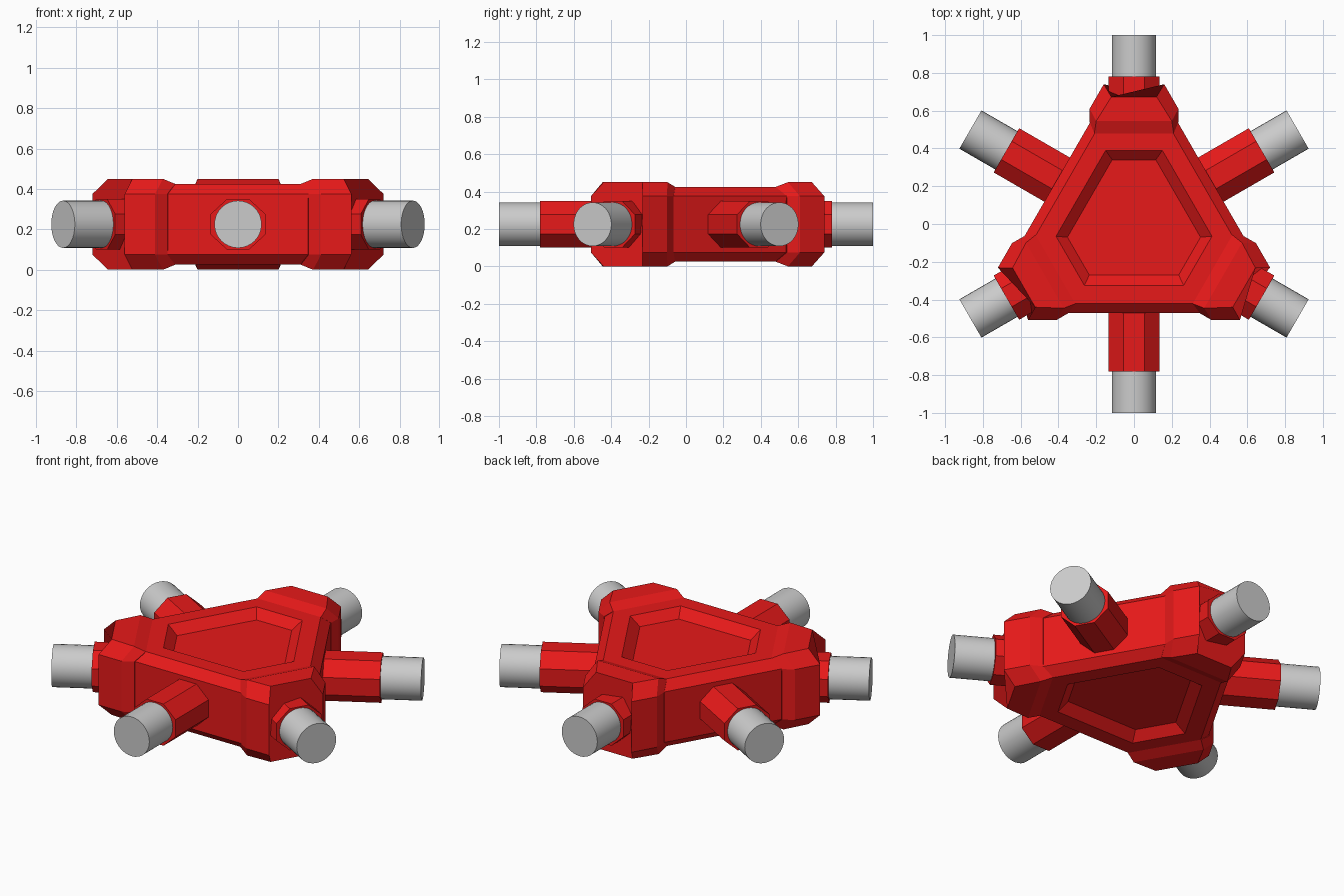
import bpy, bmesh
from math import radians, sqrt
from mathutils import Matrix, Vector

if "Cube" in bpy.data.objects:
    bpy.data.objects.remove(bpy.data.objects["Cube"])

MID = 0.225  # height of the middle plane

red = bpy.data.materials.new("red_plastic")
red.diffuse_color = (0.8, 0.01, 0.01, 1)
red.use_nodes = True
red.node_tree.nodes["Principled BSDF"].inputs["Base Color"].default_value = red.diffuse_color


def loft(name, rings, angle=0):
    """Skin a list of equal-length point rings and cap both ends."""
    bm = bmesh.new()
    loops = [[bm.verts.new(p) for p in ring] for ring in rings]
    n = len(loops[0])
    for a, b in zip(loops, loops[1:]):
        for i in range(n):
            bm.faces.new((a[i], a[(i + 1) % n], b[(i + 1) % n], b[i]))
    bm.faces.new(loops[0])
    bm.faces.new(loops[-1])
    bmesh.ops.recalc_face_normals(bm, faces=bm.faces[:])
    mesh = bpy.data.meshes.new(name)
    bm.to_mesh(mesh)
    bm.free()
    obj = bpy.data.objects.new(name, mesh)
    bpy.context.collection.objects.link(obj)
    obj.rotation_euler.z = angle
    obj.data.materials.append(red)
    return obj


def tri_ring(side, corner, z):
    """Triangle with cut corners: distances to the long sides and the cuts."""
    x = (side - corner / 2) / (sqrt(3) / 2)
    pts = []
    for k in range(3):
        rot = Matrix.Rotation(radians(120 * k), 3, 'Z')
        pts += [rot @ Vector((x, corner, z)), rot @ Vector((-x, corner, z))]
    return pts


def block_section(xt, yt, zt, xw, yw, zw):
    """Eight-sided section; t = top edge, w = side wall, heights from the middle."""
    return [(xt, yt, MID + zt), (-xt, yt, MID + zt),
            (-xw, yw, MID + zw), (-xw, yw, MID - zw),
            (-xt, yt, MID - zt), (xt, yt, MID - zt),
            (xw, yw, MID - zw), (xw, yw, MID + zw)]


def rod(name, sides, radius, y0, y1, angle, scale=(1, 1), turn=0):
    """Cylinder pointing outwards along +y, turned about z."""
    bm = bmesh.new()
    bmesh.ops.create_cone(bm, cap_ends=True, segments=sides, radius1=radius,
                          radius2=radius, depth=y1 - y0,
                          matrix=Matrix.Rotation(turn, 4, 'Z'))
    bmesh.ops.transform(bm, verts=bm.verts[:], matrix=(
        Matrix.Translation((0, (y0 + y1) / 2, 0)) @ Matrix.Rotation(radians(-90), 4, 'X')
        @ Matrix.Diagonal((scale[0], scale[1], 1, 1))))
    mesh = bpy.data.meshes.new(name)
    bm.to_mesh(mesh)
    bm.free()
    obj = bpy.data.objects.new(name, mesh)
    bpy.context.collection.objects.link(obj)
    obj.location.z = MID
    obj.rotation_euler.z = angle
    return obj


# Central triangular body, with a dished panel above and below
half = [(0.27, 0.34, 0.15), (0.325, 0.39, 0.2), (0.42, 0.55, 0.2), (0.47, 0.62, 0.15)]
profile = [(s, c, MID + h) for s, c, h in half]
profile += [(s, c, MID - h) for s, c, h in reversed(half)]
loft("body", [tri_ring(*p) for p in profile])

# Raised blocks wrapping the three corners
for k in range(3):
    loft(f"corner_block_{k + 1}", [
        block_section(0.21, 0.48, 0.2, 0.235, 0.54, 0.15),
        block_section(0.2, 0.545, 0.225, 0.235, 0.61, 0.15),
        block_section(0.12, 0.673, 0.225, 0.16, 0.74, 0.15)], radians(120 * k))

# Six octagonal sockets with round pegs
for k in range(6):
    a = radians(60 * k)
    socket = rod(f"socket_{k + 1}", 8, 0.135 / 0.92388, 0.3, 0.78, a,
                 (1, 0.92), radians(22.5))
    socket.data.materials.append(red)
    peg = rod(f"peg_{k + 1}", 32, 0.117, 0.7, 1.0, a)
    bpy.ops.object.select_all(action='DESELECT')
    peg.select_set(True)
    bpy.context.view_layer.objects.active = peg
    bpy.ops.object.shade_smooth_by_angle(angle=radians(30))
